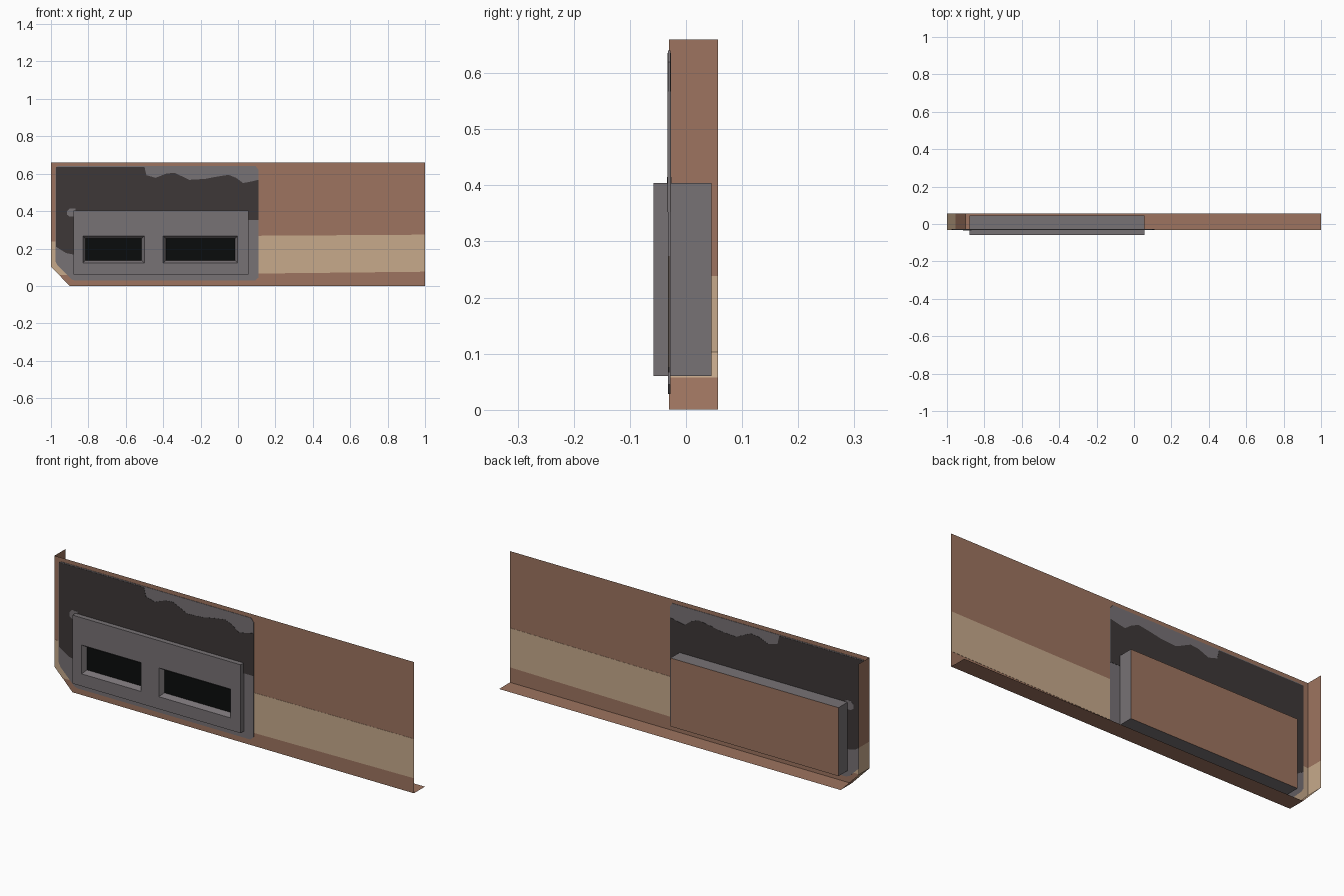
import bpy, bmesh

if "Cube" in bpy.data.objects:
    bpy.data.objects.remove(bpy.data.objects["Cube"])


def material(name, rgb):
    m = bpy.data.materials.new(name)
    m.diffuse_color = (*rgb, 1)
    m.use_nodes = True
    m.node_tree.nodes["Principled BSDF"].inputs["Base Color"].default_value = m.diffuse_color
    return m


BROWN = material("rust_brown", (0.34, 0.175, 0.115))
TAN = material("tan", (0.57, 0.40, 0.26))
GREY = material("warm_grey", (0.185, 0.168, 0.178))
DARK = material("charcoal", (0.047, 0.039, 0.039))
BLACK = material("black", (0.003, 0.0035, 0.0035))

FRONT, BACK = -0.03, 0.057      # depth of the sheet and its folded lip


def finish(name, bm, mats):
    me = bpy.data.meshes.new(name)
    bm.to_mesh(me)
    bm.free()
    for m in mats:
        me.materials.append(m)
    ob = bpy.data.objects.new(name, me)
    bpy.context.collection.objects.link(ob)
    return ob


def plate(name, pts, half, mat):
    """Thin painted plate that shows on both sides of the sheet."""
    bm = bmesh.new()
    face = bm.faces.new([bm.verts.new((x, FRONT - half, z)) for x, z in pts])
    ext = bmesh.ops.extrude_face_region(bm, geom=[face], use_keep_orig=True)
    for v in ext["geom"]:
        if isinstance(v, bmesh.types.BMVert):
            v.co.y = FRONT + half
    bmesh.ops.recalc_face_normals(bm, faces=bm.faces)
    return finish(name, bm, [mat])


# Outer sheet, with a clipped lower corner
bm = bmesh.new()
outline = [(-1, 0.66), (-1, 0.103), (-0.9, 0), (1, 0), (1, 0.66)]
bm.faces.new([bm.verts.new((x, FRONT, z)) for x, z in outline])
finish("front_sheet", bm, [BROWN])

# Folded lip along the left, corner and bottom; tan between two heights
bm = bmesh.new()
path = [(-1, 0.66), (-1, 0.238), (-1, 0.103), (-0.955, 0.057), (-0.9, 0), (1, 0)]
rows = [[bm.verts.new((x, y, z)) for y in (FRONT, BACK)] for x, z in path]
for a, b in zip(rows, rows[1:]):
    f = bm.faces.new((a[0], a[1], b[1], b[0]))
    f.material_index = int(0.06 < f.calc_center_median().z < 0.238)
finish("folded_lip", bm, [BROWN, TAN])

# Painted areas on the sheet
plate("tan_band", [(-1, 0.238), (-1, 0.103), (-0.955, 0.057), (0.1, 0.066),
                   (1, 0.076), (1, 0.274), (0.1, 0.268)], 0.001, TAN)
plate("grey_patch", [(-0.975, 0.63), (-0.975, 0.13), (-0.965, 0.11),
                     (-0.89, 0.035), (-0.87, 0.028), (0.09, 0.028),
                     (0.11, 0.045), (0.11, 0.62), (0.095, 0.64),
                     (-0.965, 0.64)], 0.002, GREY)
plate("dark_patch", [(-0.974, 0.636), (-0.974, 0.21), (-0.95, 0.195),
                     (-0.92, 0.176), (-0.87, 0.166), (0.04, 0.3), (0.05, 0.352),
                     (0.109, 0.352), (0.109, 0.567), (0.065, 0.557),
                     (0.027, 0.55), (-0.01, 0.578), (-0.05, 0.594),
                     (-0.12, 0.583), (-0.175, 0.572), (-0.26, 0.567),
                     (-0.34, 0.605), (-0.385, 0.6), (-0.44, 0.578),
                     (-0.49, 0.592), (-0.5, 0.636)], 0.003, DARK)
plate("grey_spot", [(-0.87, 0.37), (-0.87, 0.415), (-0.9, 0.415),
                    (-0.913, 0.4), (-0.913, 0.38), (-0.9, 0.37)], 0.004, GREY)

# Housing box: gridded front so the two windows can be inset
xs = [-0.88, -0.83, -0.5, -0.4, -0.002, 0.055]
zs = [0.06, 0.122, 0.267, 0.404]
bm = bmesh.new()
g = [[bm.verts.new((x, -0.058, z)) for z in zs] for x in xs]
windows = []
for i in range(len(xs) - 1):
    for j in range(len(zs) - 1):
        f = bm.faces.new((g[i][j], g[i + 1][j], g[i + 1][j + 1], g[i][j + 1]))
        if i in (1, 3) and j == 1:
            windows.append(f)
# Sides and brown back
rim = [e for e in bm.edges if e.is_boundary]
ext = bmesh.ops.extrude_edge_only(bm, edges=rim)["geom"]
for v in ext:
    if isinstance(v, bmesh.types.BMVert):
        v.co.y = 0.045
back = bmesh.ops.contextual_create(
    bm, geom=[e for e in ext if isinstance(e, bmesh.types.BMEdge) and e.is_boundary])
for f in back["faces"]:
    f.material_index = 1
# Recessed black windows with sloping frames
bmesh.ops.inset_individual(bm, faces=windows, thickness=0.021)
for f in windows:
    f.material_index = 2
    for v in f.verts:
        v.co.y = -0.035
bmesh.ops.recalc_face_normals(bm, faces=bm.faces)
finish("housing_box", bm, [GREY, BROWN, BLACK])
